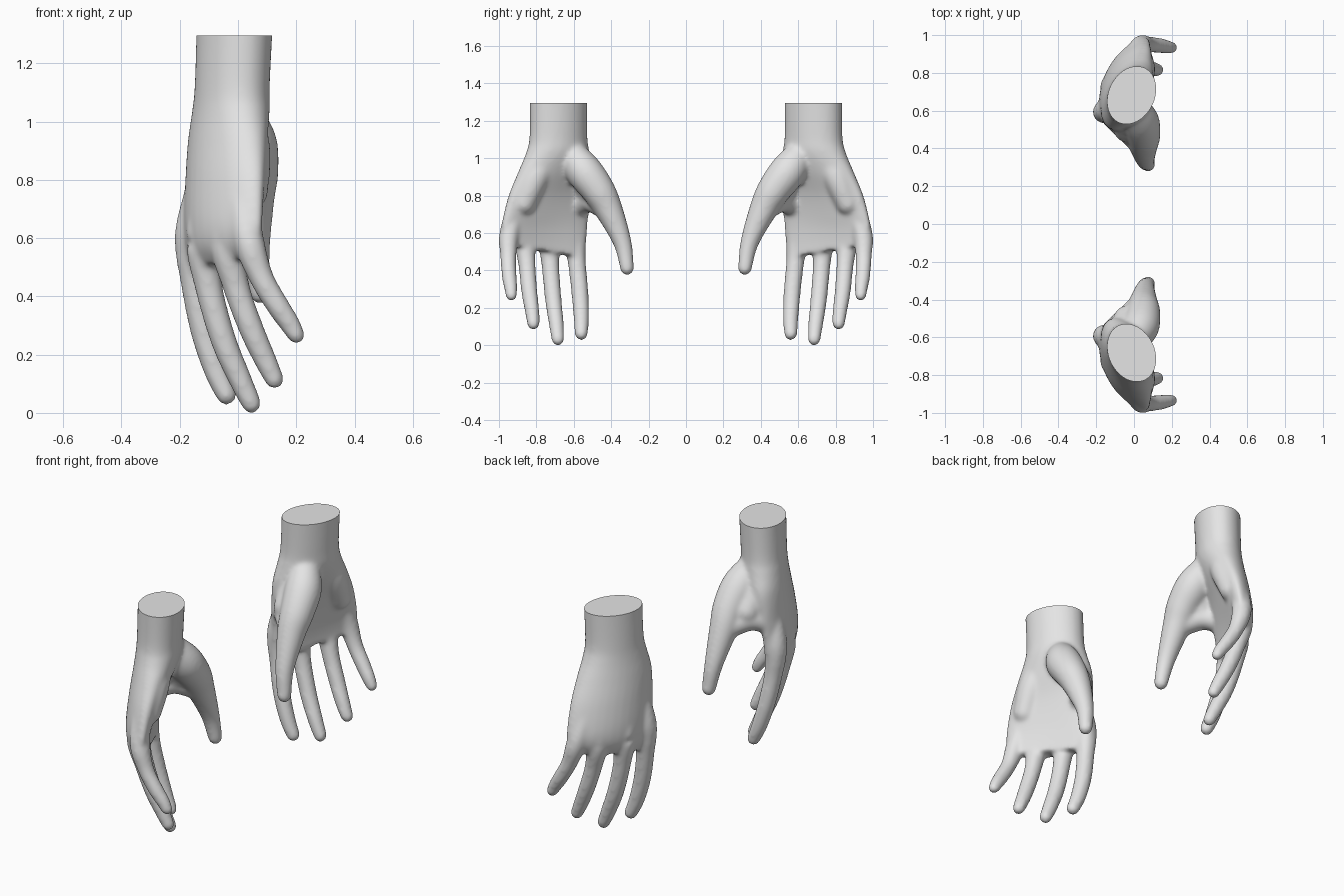
import bpy, bmesh, math
from mathutils import Vector

cube = bpy.data.objects.get("Cube")
if cube:
    bpy.data.objects.remove(cube)

skin = bpy.data.materials.new("light grey")
skin.use_nodes = True
GREY = (0.78, 0.78, 0.78, 1)
skin.diffuse_color = GREY
skin.node_tree.nodes["Principled BSDF"].inputs["Base Color"].default_value = GREY
TOP = 1.295
TILT = math.radians(26)
ACROSS = Vector((math.sin(TILT), -math.cos(TILT), 0))
NORMAL = Vector((math.cos(TILT), math.sin(TILT), 0))


def spline(rows, steps=6):
    """Catmull-Rom interpolation through rows of any length."""
    rows = [Vector(r) for r in rows]
    out = []
    for i in range(len(rows) - 1):
        before, start, end = rows[max(i - 1, 0)], rows[i], rows[i + 1]
        after = rows[min(i + 2, len(rows) - 1)]
        leave, arrive = (end - before) / 2, (after - start) / 2
        for s in range(steps):
            t = s / steps
            h = t * t * (3 - 2 * t)
            out.append(start.lerp(end, h) + leave * (t * (1 - t) ** 2) - arrive * (t * t * (1 - t)))
    return out + [rows[-1]]


def circle(sides):
    angles = [math.tau * k / sides for k in range(sides)]
    return [(math.cos(a), math.sin(a)) for a in angles]


def loft(bm, rings):
    loops = [[bm.verts.new(p) for p in ring] for ring in rings]
    for lower, upper in zip(loops, loops[1:]):
        for i in range(len(lower)):
            bm.faces.new((lower[i - 1], lower[i], upper[i], upper[i - 1]))
    bm.faces.new(loops[0][::-1])
    bm.faces.new(loops[-1])


def palm_ring(row):
    """Tilted ellipse, cupped towards the palm and sloping near the fingers."""
    z, x, y, half, thick, cup = row
    slope = max(0, (0.68 - z) / 5)
    return [Vector((x, y, z + slope * u)) + ACROSS * half * u
            + NORMAL * (thick * v + cup * (u * u - 0.5)) for u, v in circle(32)]


def digit(bm, rows):
    """Round tube through x, y, z, radius rows with ball ends."""
    points = spline(rows)
    rings = []
    for i, p in enumerate(points):
        ahead = points[min(i + 1, len(points) - 1)]
        behind = points[max(i - 1, 0)]
        turn = (ahead.xyz - behind.xyz).to_track_quat('Z', 'Y')
        rings.append([p.xyz + turn @ Vector((u, v, 0)) * p.w for u, v in circle(20)])
    loft(bm, rings)
    for p in (points[0], points[-1]):
        ball = bmesh.ops.create_uvsphere(bm, u_segments=20, v_segments=12, radius=p.w)
        bmesh.ops.translate(bm, vec=p.xyz, verts=ball["verts"])


# Wrist and palm: z, centre x, centre y, half width, half thickness, cup
PALM = [
    (1.36, -.01, -.682, .162, .123, 0),
    (1.12, -.02, -.682, .162, .12, 0),
    (1.03, -.025, -.685, .18, .12, 0),
    (.93, -.035, -.7, .215, .11, .015),
    (.8, -.048, -.735, .242, .09, .035),
    (.66, -.058, -.763, .253, .076, .045),
    (.57, -.06, -.768, .248, .064, .045),
    (.505, -.052, -.765, .228, .045, .035),
]

# Thumb and muscle pads: x, y, z, radius
PADS = {
    "thumb": [(0, -.61, 1.02, .08), (.035, -.545, .93, .098), (.05, -.47, .83, .09),
              (.05, -.415, .73, .076), (.06, -.34, .55, .05), (.075, -.315, .412, .038)],
    "web_edge": [(-.115, -.575, .75, .062), (-.05, -.51, .775, .064), (.035, -.43, .735, .064)],
    "web_upper": [(-.05, -.6, .98, .07), (-.035, -.505, .82, .075)],
    "heel_pad": [(.01, -.75, 1, .08), (.035, -.81, .89, .078), (.04, -.865, .76, .064)],
}

# Fingers: girth, then x, y, z from hand to tip; one shared taper
TAPER = (.05, .06, .048, .045, .041, .035)
FINGERS = {
    "index": (1.03, [(-.12, -.61, .8), (-.157, -.594, .61), (-.15, -.585, .46),
                     (-.12, -.568, .29), (-.078, -.56, .15), (-.04, -.56, .062)]),
    "middle": (1, [(-.095, -.71, .8), (-.12, -.732, .6), (-.1, -.725, .43),
                   (-.05, -.71, .25), (.005, -.694, .12), (.046, -.685, .032)]),
    "ring": (.97, [(-.035, -.81, .8), (-.042, -.86, .6), (-.005, -.85, .43),
                   (.045, -.838, .29), (.092, -.823, .185), (.125, -.816, .115)]),
    "little": (.9, [(.005, -.87, .82), (.033, -.942, .61), (.078, -.95, .47),
                    (.135, -.945, .37), (.175, -.937, .31), (.2, -.934, .267)]),
}

# Fuse the parts into one skin
bm = bmesh.new()
loft(bm, [palm_ring(r) for r in spline(PALM)])
for rows in PADS.values():
    digit(bm, rows)
for girth, path in FINGERS.values():
    digit(bm, [(*p, girth * r) for p, r in zip(path, TAPER)])
bmesh.ops.recalc_face_normals(bm, faces=bm.faces[:])
mesh = bpy.data.meshes.new("hand_blockout")
bm.to_mesh(mesh)
bm.free()
blockout = bpy.data.objects.new("hand_blockout", mesh)
bpy.context.collection.objects.link(blockout)
remesh = blockout.modifiers.new("fuse", 'REMESH')
remesh.mode = 'VOXEL'
remesh.voxel_size = 0.009
soften = blockout.modifiers.new("soften", 'SMOOTH')
soften.factor = 0.5
soften.iterations = 22
deps = bpy.context.evaluated_depsgraph_get()
fused = bpy.data.meshes.new_from_object(blockout.evaluated_get(deps))
bpy.data.objects.remove(blockout)

# Flat wrist cut, then the mirrored pair
for name, side in (("right_hand", 1), ("left_hand", -1)):
    bm = bmesh.new()
    bm.from_mesh(fused)
    cut = bmesh.ops.bisect_plane(bm, geom=bm.verts[:] + bm.edges[:] + bm.faces[:],
                                 plane_co=(0, 0, TOP), plane_no=(0, 0, 1), clear_outer=True)
    rim = [e for e in cut["geom_cut"] if isinstance(e, bmesh.types.BMEdge)]
    bmesh.ops.contextual_create(bm, geom=rim)
    for v in bm.verts:
        v.co.y *= side
    bmesh.ops.recalc_face_normals(bm, faces=bm.faces[:])
    mesh = bpy.data.meshes.new(name)
    bm.to_mesh(mesh)
    bm.free()
    mesh.materials.clear()
    mesh.materials.append(skin)
    hand = bpy.data.objects.new(name, mesh)
    bpy.context.collection.objects.link(hand)
    bpy.ops.object.select_all(action='DESELECT')
    hand.select_set(True)
    bpy.context.view_layer.objects.active = hand
    bpy.ops.object.shade_smooth_by_angle(angle=math.radians(50))
bpy.data.meshes.remove(fused)
